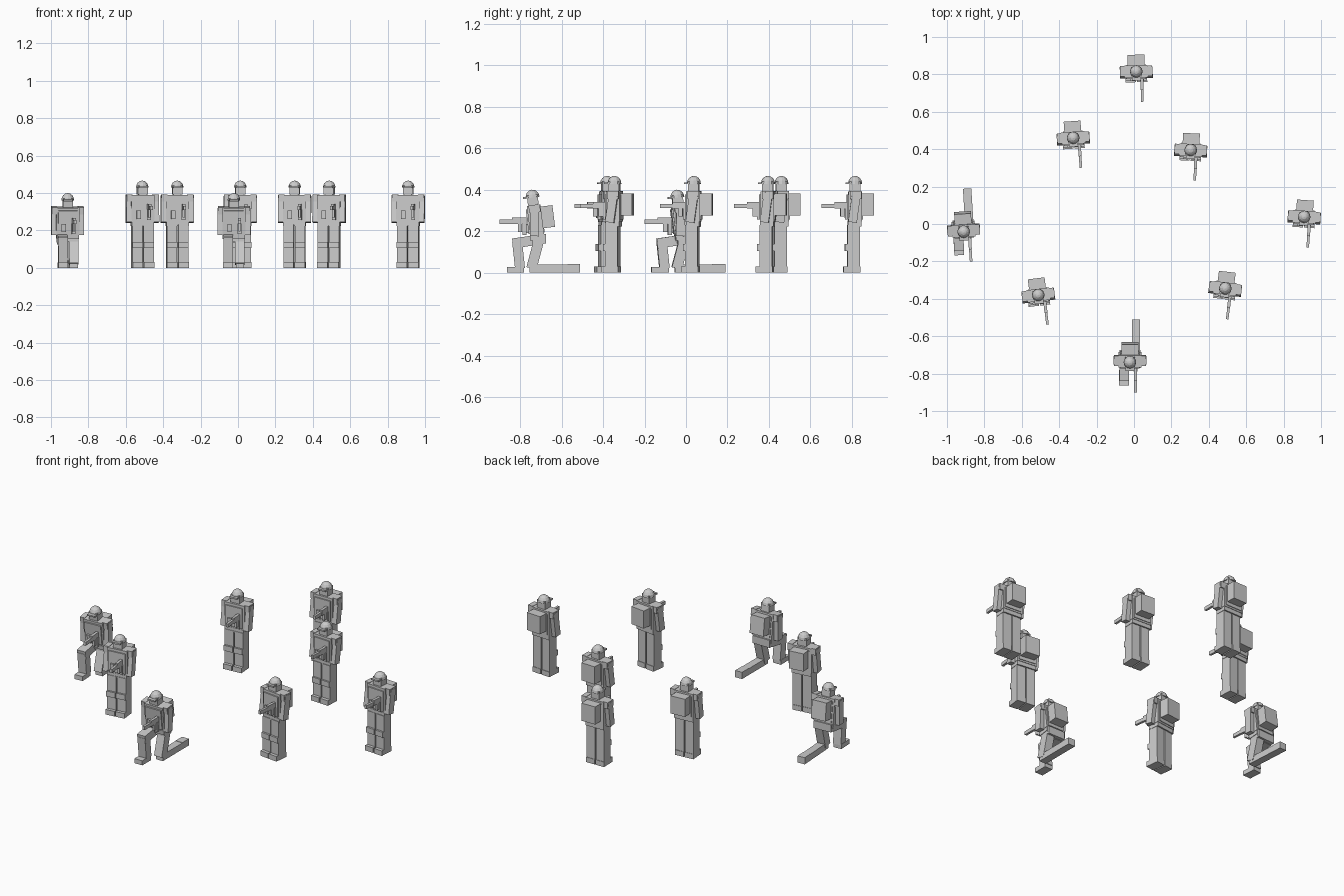
import bpy, bmesh
from math import radians
from mathutils import Matrix, Vector

if "Cube" in bpy.data.objects:
    bpy.data.objects.remove(bpy.data.objects["Cube"])


def add(name, bm, mat):
    bm.transform(mat)
    me = bpy.data.meshes.new(name)
    bm.to_mesh(me)
    bm.free()
    bpy.context.collection.objects.link(bpy.data.objects.new(name, me))


def box(name, mat, x, y, z):
    """Box from (min, max) ranges."""
    bm = bmesh.new()
    size = [r[1] - r[0] for r in (x, y, z)]
    mid = Vector([(r[0] + r[1]) / 2 for r in (x, y, z)])
    bmesh.ops.create_cube(bm, size=1, matrix=Matrix.Translation(mid) @ Matrix.Diagonal((*size, 1)))
    add(name, bm, mat)


def limb(name, mat, x, w, a, b, t):
    """Box running between two (y, z) points."""
    a, b = Vector((x, *a)), Vector((x, *b))
    d = b - a
    rot = d.to_track_quat('Z', 'Y').to_matrix().to_4x4()
    # keep the width along x
    zax = d.normalized()
    xax = Vector((1, 0, 0))
    yax = zax.cross(xax)
    rot = Matrix((xax, yax, zax)).transposed().to_4x4()
    bm = bmesh.new()
    bmesh.ops.create_cube(bm, size=1, matrix=Matrix.Translation((a + b) / 2) @ rot
                          @ Matrix.Diagonal((w, t, d.length, 1)))
    add(name, bm, mat)


def upper_body(m):
    box("torso", m, (-.062, .062), (-.033, .033), (.245, .39))
    box("vest", m, (-.052, .052), (-.04, .037), (.255, .375))
    box("belt", m, (-.06, .06), (-.035, .03), (.222, .247))
    box("backpack", m, (-.045, .045), (.03, .09), (.275, .38))
    box("neck", m, (-.02, .02), (-.02, .02), (.385, .40))
    box("head", m, (-.027, .027), (-.027, .025), (.393, .44))
    box("pouch", m, (-.035, -.012), (-.05, -.035), (.262, .305))
    # helmet dome with peak
    bm = bmesh.new()
    bmesh.ops.create_uvsphere(bm, u_segments=12, v_segments=8, radius=1)
    bmesh.ops.bisect_plane(bm, geom=bm.verts[:] + bm.edges[:] + bm.faces[:],
                           plane_co=(0, 0, 0), plane_no=(0, 0, 1), clear_inner=True)
    bmesh.ops.holes_fill(bm, edges=bm.edges[:])
    add("helmet", bm, m @ Matrix.Translation((0, 0, .428)) @ Matrix.Diagonal((.034, .034, .038, 1)))
    box("helmet_peak", m, (-.024, .024), (-.047, -.02), (.426, .435))
    for s in (-1, 1):
        limb("arm", m, s * .074, .028, (.006, .385), (-.014, .242), .042)
        box("shoulder", m, sorted((s * .055, s * .086)), (-.025, .03), (.355, .392))


def rifle(m):
    box("rifle_barrel", m, (.023, .037), (-.162, -.07), (.31, .331))
    box("rifle_body", m, (.022, .038), (-.10, -.03), (.308, .34))
    box("rifle_magazine", m, (.024, .036), (-.072, -.052), (.27, .312))
    box("rifle_grip", m, (.02, .04), (-.05, -.03), (.255, .312))


def standing(m):
    upper_body(m)
    rifle(m)
    for s in (-1, 1):
        x = sorted((s * .003, s * .058))
        box("leg", m, x, (-.038, .022), (.02, .23))
        box("knee_pad", m, x, (-.049, -.03), (.105, .137))
        box("boot", m, x, (-.057, .025), (0, .03))


def kneeling(m):
    lean = Matrix.Translation((0, .035, .165)) @ Matrix.Rotation(radians(7), 4, 'X') \
        @ Matrix.Translation((0, 0, -.23))
    upper_body(m @ lean)
    rifle(m @ Matrix.Translation((0, .012, -.075)))
    box("hips", m, (-.056, .056), (.01, .075), (.14, .185))
    # front leg
    limb("front_thigh", m, -.03, .053, (.05, .16), (-.085, .14), .048)
    limb("front_shin", m, -.03, .05, (-.064, .15), (-.05, .02), .048)
    box("front_boot", m, (-.057, -.005), (-.113, -.03), (0, .027))
    # kneeling leg
    limb("rear_thigh", m, .032, .05, (.045, .17), (.005, .02), .05)
    box("rear_shin", m, (.01, .055), (-.005, .20), (0, .038))
    box("rear_boot", m, (.01, .055), (.18, .24), (0, .04))


# squad layout: x, y, turn in degrees, pose
SQUAD = [
    (.012, .815, 1, standing), (-.325, .46, 4, standing),
    (.303, .395, -3, standing), (.91, .038, -4, standing),
    (.488, -.345, -7, standing), (-.512, -.38, 7, standing),
    (-.91, -.052, 3.5, kneeling), (-.022, -.75, 0, kneeling),
]
for x, y, turn, pose in SQUAD:
    pose(Matrix.Translation((x, y, 0)) @ Matrix.Rotation(radians(turn), 4, 'Z'))
